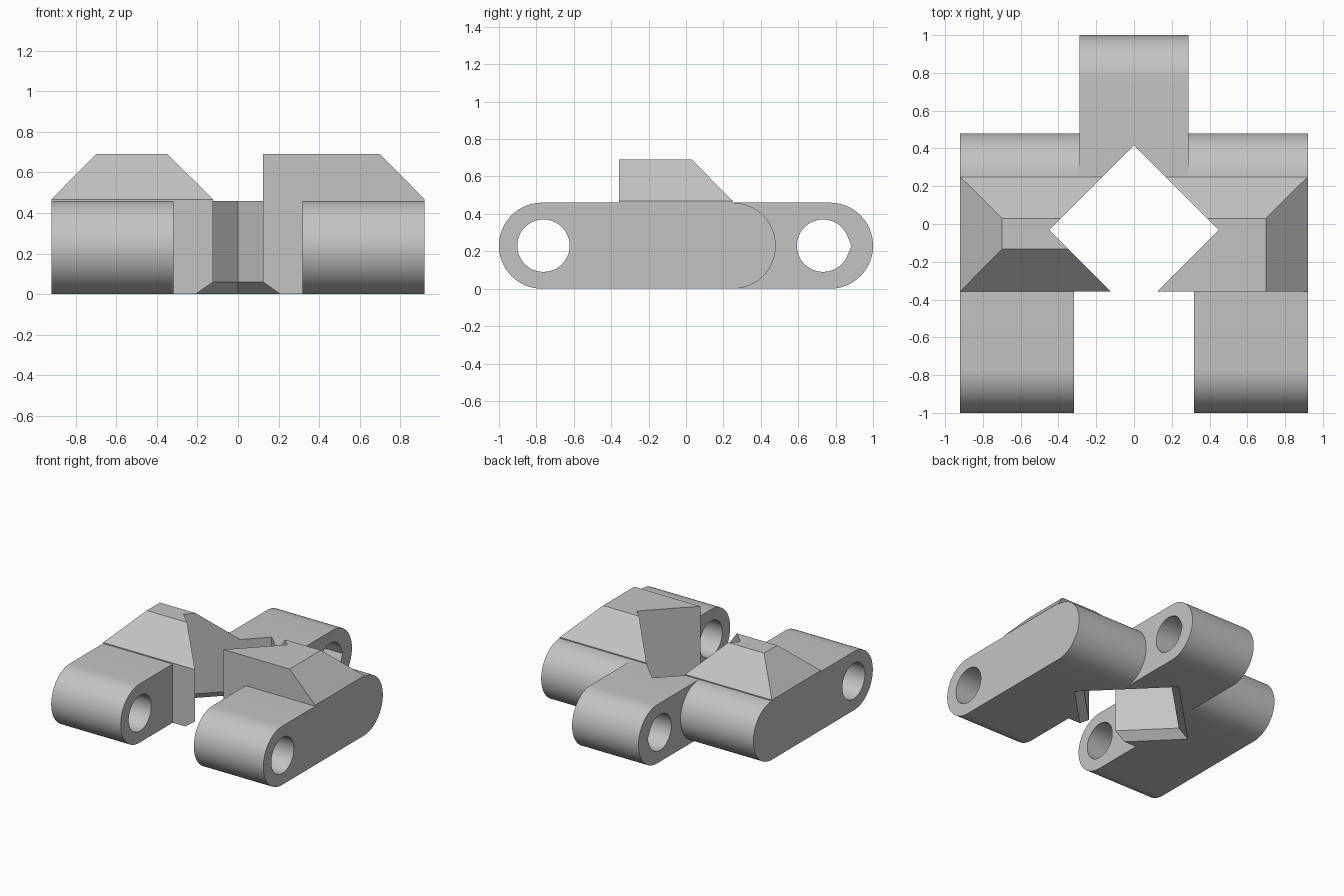
import bpy
import math

cube = bpy.data.objects.get("Cube")
if cube:
    bpy.data.objects.remove(cube, do_unlink=True)

grey = bpy.data.materials.new("plain_grey")
grey.use_nodes = True
colour = (0.55, 0.55, 0.55, 1)
grey.diffuse_color = colour
grey.node_tree.nodes["Principled BSDF"].inputs["Base Color"].default_value = colour

R = 0.23        # rounded end radius, also the pin height
FRONT = -0.357  # front face of the central body
HALF = 0.92     # half width


def loft(name, rings):
    """Closed solid through rings with equal point counts."""
    n = len(rings[0])
    verts = [p for ring in rings for p in ring]
    faces = [tuple(reversed(range(n))), tuple(range(len(verts) - n, len(verts)))]
    for k in range(len(rings) - 1):
        for i in range(n):
            j = (i + 1) % n
            faces.append((k * n + i, k * n + j, k * n + n + j, k * n + n + i))
    mesh = bpy.data.meshes.new(name)
    mesh.from_pydata(verts, [], faces)
    mesh.materials.append(grey)
    obj = bpy.data.objects.new(name, mesh)
    bpy.context.collection.objects.link(obj)
    return obj


def extrude_x(name, profile, x0, x1):
    """Extrude a counter-clockwise (y, z) profile along x."""
    return loft(name, [[(x, y, z) for y, z in profile] for x in (x0, x1)])


def arc(cy, r, start, end, steps):
    angles = [math.radians(start + (end - start) * i / steps) for i in range(steps + 1)]
    return [(cy + r * math.cos(a), R + r * math.sin(a)) for a in angles]


def rect(x0, x1, y0, y1, z):
    return [(x0, y0, z), (x1, y0, z), (x1, y1, z), (x0, y1, z)]


def diamond(half, z):
    cy = -0.032
    return [(half, cy, z), (0, cy + half, z), (-half, cy, z), (0, cy - half, z)]


def combine(target, other, operation):
    mod = target.modifiers.new(operation.lower(), "BOOLEAN")
    mod.operation = operation
    mod.solver = "EXACT"
    mod.object = other
    bpy.context.view_layer.objects.active = target
    bpy.ops.object.modifier_apply(modifier=mod.name)
    bpy.data.objects.remove(other, do_unlink=True)


# Central body with a rounded back
back_round = arc(0.25, R, -90, 90, 32)
body = extrude_x("hinge_link", [(FRONT, 2 * R), (FRONT, 0)] + back_round, -HALF, HALF)

# Two front arms and the rear tongue
front_round = arc(-0.77, R, 90, 270, 32)
for side, x0, x1 in (("right", -HALF, -0.317), ("left", 0.317, HALF)):
    arm = extrude_x(side + "_arm", front_round + [(-0.1, 0), (-0.1, 2 * R)], x0, x1)
    combine(body, arm, "UNION")
tongue = extrude_x("rear_tongue", [(0.1, 2 * R), (0.1, 0)] + arc(0.77, R, -90, 90, 32),
                   -0.288, 0.288)
combine(body, tongue, "UNION")

# Sloped blocks on top: the right one is hipped, the left one has a flat front
right_block = loft("right_block", [
    rect(-HALF, -0.05, FRONT, 0.25, 0.4),
    rect(-HALF, -0.05, FRONT, 0.25, 0.468),
    rect(-0.698, -0.05, -0.132, 0.03, 0.692)])
left_block = loft("left_block", [
    rect(0.05, HALF, FRONT, 0.25, 0.4),
    rect(0.05, HALF, FRONT, 0.25, 0.468),
    rect(0.05, 0.698, FRONT, 0.03, 0.692)])
for block in (right_block, left_block):
    combine(body, block, "UNION")

# Diamond opening, flared at the bottom
opening = loft("diamond_cutter", [
    diamond(0.562, -0.02), diamond(0.449, 0.06), diamond(0.449, 0.9)])
combine(body, opening, "DIFFERENCE")

# Pin holes: round in the arms, slightly pointed in the tongue
round_hole = extrude_x("arm_hole_cutter", arc(-0.762, 0.14, 0, 352.5, 47), -1.2, 1.2)
combine(body, round_hole, "DIFFERENCE")
tear_profile = [(0.885, R)] + arc(0.733, 0.14, 22.5, 337.5, 42)
tear_hole = extrude_x("tongue_hole_cutter", tear_profile, -1.2, 1.2)
combine(body, tear_hole, "DIFFERENCE")

# Smooth the rounds, keep the edges sharp
bpy.ops.object.select_all(action="DESELECT")
body.select_set(True)
bpy.context.view_layer.objects.active = body
bpy.ops.object.shade_smooth_by_angle(angle=math.radians(20))
